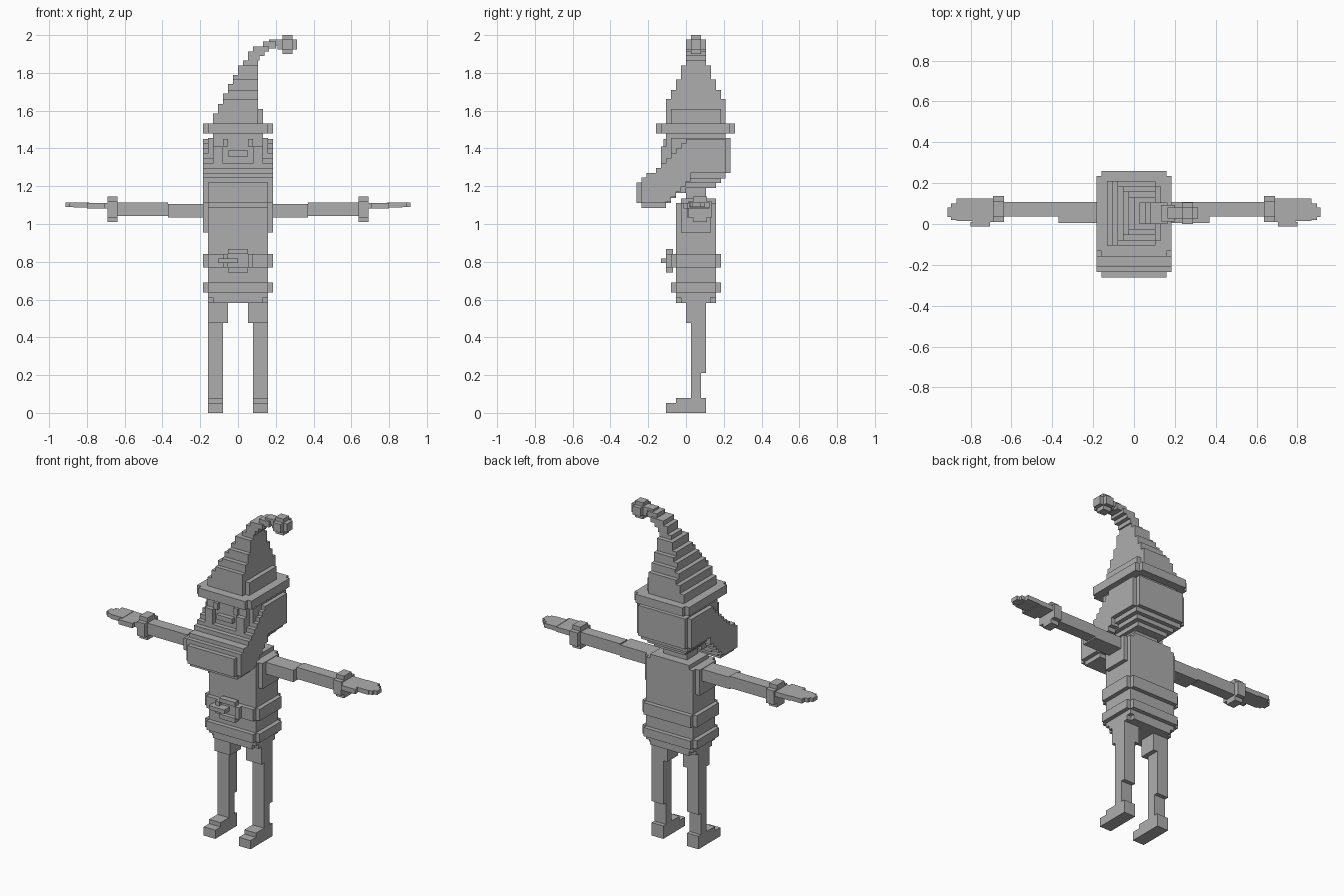
import bpy
import bmesh

grey = bpy.data.materials.new("plain grey")
grey.diffuse_color = (0.42, 0.42, 0.42, 1)


def part(name, boxes, mirror=False):
    """One object from boxes given as (x0, x1, y0, y1, z0, z1)."""
    bm = bmesh.new()
    for x0, x1, y0, y1, z0, z1 in boxes:
        cube = bmesh.ops.create_cube(bm, size=1)
        for v in cube["verts"]:
            v.co.x = x1 if v.co.x > 0 else x0
            v.co.y = y1 if v.co.y > 0 else y0
            v.co.z = z1 if v.co.z > 0 else z0
    mesh = bpy.data.meshes.new(name)
    bm.to_mesh(mesh)
    bm.free()
    mesh.materials.append(grey)
    obj = bpy.data.objects.new(name, mesh)
    bpy.context.collection.objects.link(obj)
    if mirror:
        obj.modifiers.new("mirror", 'MIRROR')
    return obj


def band(w, y0, y1, z0, z1, c=0.026):
    """Box of half width w with notched vertical corners."""
    return [(-w, w, y0 + c, y1 - c, z0, z1),
            (-w + c, w - c, y0, y1, z0, z1)]


# Legs and feet
part("legs", [(0.053, 0.158, 0, 0.105, 0.477, 0.59),
              (0.08, 0.158, 0.026, 0.105, 0.21, 0.477),
              (0.08, 0.158, 0.026, 0.08, 0.079, 0.21)], True)
part("feet", [(0.08, 0.158, -0.105, 0.105, 0, 0.053),
              (0.08, 0.158, -0.053, 0.105, 0.053, 0.079)], True)

# Torso with shoulder pads, hem and belt
part("torso", [(-0.158, 0.158, -0.053, 0.158, 0.61, 1.11),
               (-0.132, 0.132, -0.053, 0.158, 0.583, 0.61),
               (-0.158, 0.158, -0.027, 0.13, 0.583, 0.61),
               (-0.132, 0.132, -0.027, 0.158, 1.11, 1.135)])
part("shoulders", [(0.15, 0.184, -0.027, 0.132, 0.955, 1.11)], True)
part("coat_hem", band(0.184, -0.08, 0.184, 0.637, 0.69))
part("belt", band(0.184, -0.08, 0.184, 0.77, 0.842))
part("buckle", [(-0.053, 0.053, -0.105, -0.07, 0.842, 0.868),
                (-0.053, 0.053, -0.105, -0.07, 0.742, 0.77),
                (-0.08, -0.053, -0.105, -0.07, 0.77, 0.842),
                (0.053, 0.08, -0.105, -0.07, 0.77, 0.842),
                (-0.105, 0, -0.132, -0.07, 0.793, 0.818)])

# Arms, cuffs and hands
part("arms", [(0.17, 0.37, 0.005, 0.107, 1.035, 1.107),
              (0.37, 0.65, 0.037, 0.107, 1.043, 1.114)], True)
part("cuffs", [(0.637, 0.69, 0.01, 0.137, 1.035, 1.12),
               (0.637, 0.69, 0.037, 0.11, 1.01, 1.145)], True)
part("hands", [(0.69, 0.79, 0.01, 0.125, 1.083, 1.112),
               (0.705, 0.80, -0.012, 0.01, 1.083, 1.112),
               (0.79, 0.87, 0.015, 0.125, 1.087, 1.114),
               (0.87, 0.895, 0.02, 0.1, 1.09, 1.114),
               (0.895, 0.913, 0.035, 0.08, 1.09, 1.114)], True)

# Neck and head, tapering at the bottom
part("neck", [(-0.08, 0.08, 0, 0.105, 1.1, 1.2)])
head = [(-0.158, 0.158, -0.08, 0.235, 1.27, 1.455),
        (-0.158, 0.158, -0.08, 0.21, 1.242, 1.27),
        (-0.132, 0.132, -0.08, 0.184, 1.216, 1.242),
        (-0.105, 0.105, -0.08, 0.158, 1.19, 1.216),
        (-0.132, 0.132, -0.105, 0.21, 1.3, 1.485)]
head += [(s - 0.026, s + 0.026, 0, 0.21, 1.27, 1.45) for s in (-0.158, 0.158)]
part("head", head)
part("cheeks", [(0.08, 0.132, -0.132, -0.1, 1.3, 1.41),
                (0.053, 0.08, -0.12, -0.1, 1.41, 1.45)], True)
part("nose", [(-0.053, 0.053, -0.132, -0.1, 1.358, 1.388)])

# Stepped beard: y front, y back, bottom, top of each slice
slices = [(-0.235, -0.21, 1.085, 1.245), (-0.21, -0.16, 1.085, 1.27),
          (-0.16, -0.132, 1.085, 1.297), (-0.132, -0.105, 1.085, 1.32)]
beard = [(-0.158, 0.158, -0.262, -0.235, 1.11, 1.22)]
for y0, y1, z0, z1 in slices:
    beard.append((-0.158, 0.158, y0, y1, z0, z1))
    beard.append((-0.184, 0.184, y0, y1, z0 + 0.026, z1))
beard += [(-0.158, 0.158, -0.105, -0.08, 1.11, 1.32),
          (-0.132, 0.132, -0.08, -0.053, 1.137, 1.3),
          (-0.105, 0.105, -0.053, 0, 1.163, 1.3)]
part("beard", beard)
# Whiskers climbing the sides of the head
part("whiskers", [(0.132, 0.184, -0.105 + 0.026 * i, -0.079 + 0.026 * i,
                   1.12 + 0.026 * i, min(1.45, 1.347 + 0.026 * i))
                  for i in range(5)], True)

# Hat brim
part("hat_brim", band(0.184, -0.158, 0.26, 1.48, 1.532))

# Hat cone leaning to the right: x left, x right, y front, y back, z0, z1
part("hat_cone", [(-0.132, 0.105, -0.105, 0.21, 1.53, 1.585),
                  (0.105, 0.132, -0.08, 0.184, 1.53, 1.61),
                  (-0.105, 0.105, -0.105, 0.21, 1.585, 1.635),
                  (-0.08, 0.105, -0.105, 0.21, 1.635, 1.662),
                  (-0.08, 0.105, -0.08, 0.184, 1.662, 1.69),
                  (-0.053, 0.105, -0.08, 0.184, 1.69, 1.71),
                  (-0.053, 0.105, -0.053, 0.158, 1.71, 1.74),
                  (-0.027, 0.105, -0.053, 0.158, 1.74, 1.765),
                  (-0.027, 0.105, -0.027, 0.132, 1.765, 1.79),
                  (0, 0.105, -0.027, 0.132, 1.79, 1.84)])
part("hat_tail", [(0.026, 0.105, 0, 0.105, 1.84, 1.865),
                  (0.053, 0.115, 0, 0.105, 1.865, 1.89),
                  (0.053, 0.14, 0, 0.105, 1.89, 1.912),
                  (0.08, 0.165, 0, 0.105, 1.912, 1.94),
                  (0.132, 0.2, 0.013, 0.092, 1.93, 1.965),
                  (0.165, 0.22, 0.026, 0.08, 1.945, 1.978)])
part("hat_bobble", [(0.21, 0.313, 0.026, 0.08, 1.925, 1.977),
                    (0.235, 0.288, 0, 0.105, 1.925, 1.977),
                    (0.235, 0.288, 0.026, 0.08, 1.9, 2.0)])
